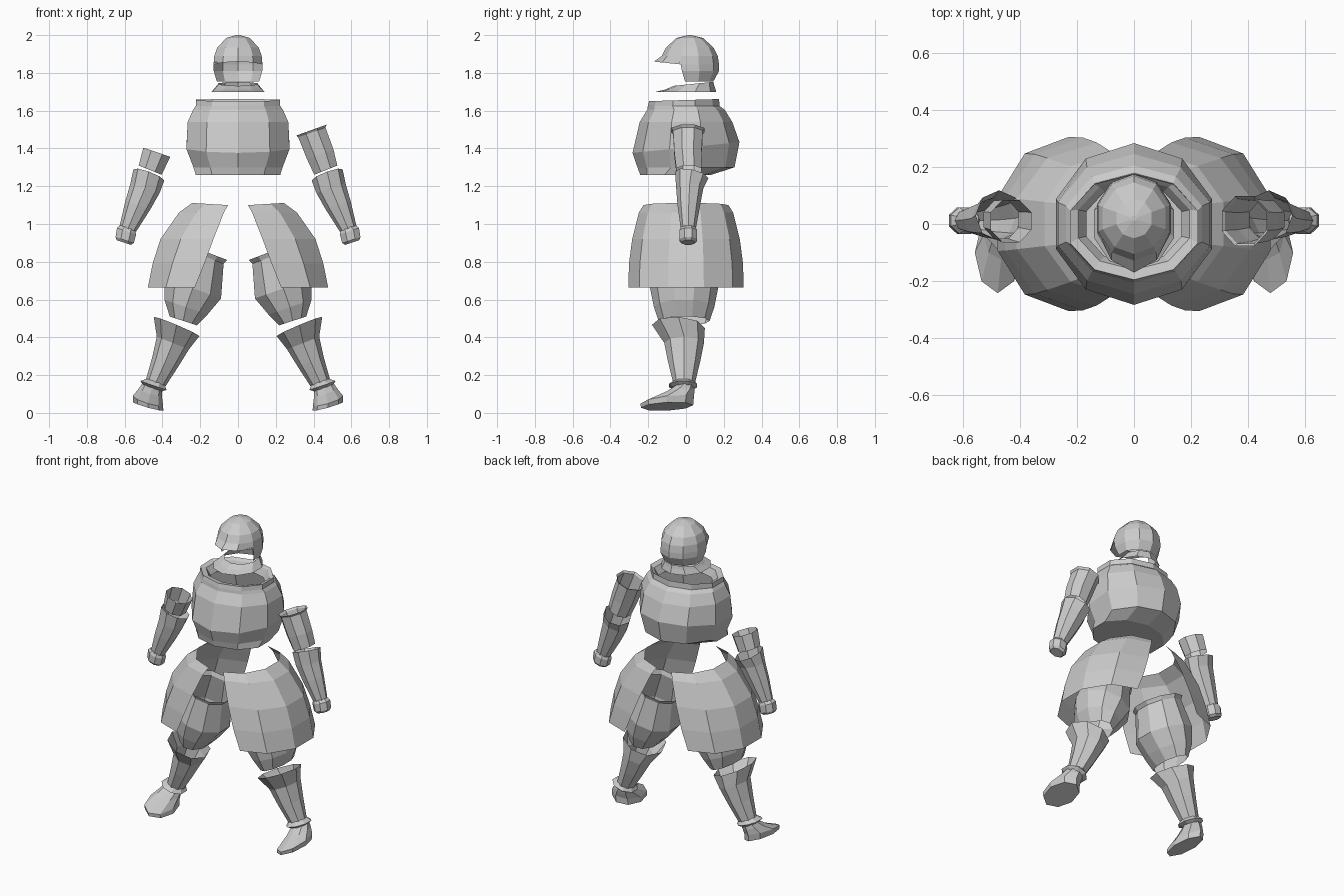
import bpy, bmesh, math

steel = bpy.data.materials.new("grey_steel")
steel.diffuse_color = (0.6, 0.6, 0.6, 1)


def ring(c, sides=10, start=90, arc=360):
    """c = centre x, y, z, radius x, radius y, rise per x, rise per y"""
    cx, cy, cz, rx, ry, sx, sy = (tuple(c) + (0, 0))[:7]
    n = sides if arc == 360 else sides + 1
    pts = []
    for i in range(n):
        a = math.radians(start + arc * i / sides)
        dx, dy = rx * math.cos(a), ry * math.sin(a)
        pts.append((cx + dx, cy + dy, cz + sx * dx + sy * dy))
    return pts


def loft(name, rings, sides=10, start=90, arc=360, cap_first=False,
         cap_last=False, sign=1, skip=None, edit=None):
    bm = bmesh.new()
    rows = []
    for j, c in enumerate(rings):
        pts = ring(c, sides, start, arc)
        if edit:
            pts = [edit(j, i, p) for i, p in enumerate(pts)]
        rows.append([bm.verts.new((sign * p[0], p[1], p[2])) for p in pts])
    n = len(rows[0])
    for j in range(len(rows) - 1):
        for i in range(n if arc == 360 else n - 1):
            if skip and skip(j, i):
                continue
            k = (i + 1) % n
            quad = [rows[j][i], rows[j][k], rows[j + 1][k], rows[j + 1][i]]
            # rows run from top to bottom, so reverse to face outward
            bm.faces.new(quad if sign < 0 else quad[::-1])
    if cap_first:
        bm.faces.new(rows[0] if sign > 0 else rows[0][::-1])
    if cap_last:
        bm.faces.new(rows[-1][::-1] if sign > 0 else rows[-1])
    me = bpy.data.meshes.new(name)
    bm.to_mesh(me)
    bm.free()
    ob = bpy.data.objects.new(name, me)
    bpy.context.collection.objects.link(ob)
    me.materials.append(steel)
    return ob


# Helmet: dome with an open face and a pointed visor (vertex 5 is the front)
def visor(j, i, p):
    if j == 4 and i == 5:
        return (0, -0.17, 1.86)
    if j == 4 and i in (4, 6):
        return (p[0], p[1] - 0.02, 1.855)
    return p


loft("helmet", [(0, 0.02, 2.0, 0.01, 0.01), (0, 0.02, 1.985, 0.065, 0.07),
                (0, 0.02, 1.935, 0.115, 0.125), (0, 0.02, 1.89, 0.132, 0.148),
                (0, 0.02, 1.845, 0.136, 0.155), (0, 0.025, 1.81, 0.135, 0.15),
                (0, 0.03, 1.755, 0.118, 0.115)],
     cap_first=True, edit=visor, skip=lambda j, i: j >= 4 and i in (3, 4, 5, 6))
# Brow underside behind the visor point
loft("visor_underside", [(0, 0.02, 1.855, 0.136, 0.17), (0, 0.02, 1.87, 0.115, 0.11)],
     sides=4, start=198, arc=144,
     edit=lambda j, i, p: (0, -0.17, 1.86) if (j, i) == (0, 2) else p)
# Neck guard
loft("neck_guard", [(0, 0.04, 1.742, 0.108, 0.105, 0, 0.1),
                    (0, 0.02, 1.722, 0.125, 0.13, 0, 0.08),
                    (0, 0, 1.70, 0.147, 0.16)])

# Breastplate with rolled collar
loft("breastplate", [(0, 0, 1.60, 0.175, 0.14), (0, 0, 1.645, 0.205, 0.16),
                     (0, -0.01, 1.656, 0.235, 0.185, 0, 0.03),
                     (0, -0.012, 1.625, 0.235, 0.19), (0, 0, 1.605, 0.25, 0.205),
                     (0, 0, 1.54, 0.28, 0.245), (0, 0, 1.405, 0.287, 0.283, 0, 0.1),
                     (0, 0, 1.30, 0.248, 0.257), (0, -0.055, 1.26, 0.235, 0.187)],
     cap_last=True)

# Upper arms: one long with a rim, one short
loft("upper_arm_right", [(0.388, 0.01, 1.497, 0.087, 0.095, 0.36),
                         (0.391, 0.01, 1.485, 0.078, 0.085, 0.36),
                         (0.435, 0.01, 1.37, 0.076, 0.078, 0.36),
                         (0.465, 0.015, 1.285, 0.066, 0.072, 0.4)], sides=8, start=22.5)
loft("upper_arm_left", [(0.43, 0.01, 1.38, 0.077, 0.08, 0.34),
                        (0.465, 0.015, 1.285, 0.066, 0.072, 0.4)],
     sides=8, start=22.5, sign=-1)

for side, s in (("right", 1), ("left", -1)):
    # Forearm guard, flared backwards at the elbow
    loft("forearm_" + side, [(0.472, 0.03, 1.26, 0.082, 0.088, 0.36, -0.2),
                             (0.492, 0.02, 1.19, 0.077, 0.072, 0.34),
                             (0.53, 0.015, 1.10, 0.066, 0.06, 0.34),
                             (0.583, 0.012, 0.975, 0.044, 0.04, 0.34)],
         sides=8, start=90, sign=s)
    loft("hand_" + side, [(0.583, 0.012, 0.98, 0.042, 0.04, 0.34),
                          (0.59, 0.012, 0.962, 0.055, 0.05, 0.34),
                          (0.60, 0.012, 0.915, 0.052, 0.05, 0.34),
                          (0.605, 0.012, 0.902, 0.04, 0.037, 0.34)],
         sides=8, start=22.5, sign=s, cap_first=True, cap_last=True)

    # Half-round hip skirt, open towards the middle
    loft("hip_skirt_" + side, [(0.053, 0, 1.10, 0.20, 0.225, 0.06),
                               (0.075, 0, 1.06, 0.25, 0.25),
                               (0.13, 0, 0.92, 0.295, 0.285),
                               (0.178, 0, 0.79, 0.288, 0.302),
                               (0.228, 0, 0.665, 0.262, 0.305)],
         sides=5, start=-90, arc=180, sign=s)

    # Thigh guard with a top rim
    loft("thigh_" + side, [(0.19, -0.01, 0.86, 0.14, 0.16, 0.38),
                           (0.195, -0.01, 0.835, 0.125, 0.15, 0.38),
                           (0.24, -0.01, 0.66, 0.158, 0.18, 0.36),
                           (0.275, -0.01, 0.56, 0.12, 0.16, 0.34),
                           (0.29, -0.01, 0.487, 0.075, 0.135, 0.33)], sign=s)

    # Flared knee and shin guard
    loft("shin_" + side, [(0.325, -0.04, 0.458, 0.121, 0.14, 0.42, -0.06),
                          (0.345, -0.01, 0.37, 0.085, 0.105, 0.4),
                          (0.385, -0.01, 0.27, 0.069, 0.085, 0.36),
                          (0.435, -0.01, 0.16, 0.052, 0.058, 0.34)],
         sides=8, start=90, sign=s)
    loft("ankle_collar_" + side, [(0.435, -0.012, 0.165, 0.05, 0.055, 0.34),
                                  (0.448, -0.015, 0.145, 0.076, 0.08, 0.34),
                                  (0.452, -0.012, 0.13, 0.05, 0.055, 0.34)],
         sides=8, start=22.5, sign=s)

    # Foot with toe towards the front
    loft("foot_" + side, [(0.452, -0.005, 0.142, 0.052, 0.048, 0.34),
                          (0.465, -0.04, 0.108, 0.062, 0.085, 0.3, 0.1),
                          (0.477, -0.10, 0.066, 0.08, 0.142, 0.3, 0.12),
                          (0.475, -0.10, 0.034, 0.08, 0.138, 0.28, 0.05)],
         sides=8, start=90, sign=s, cap_first=True, cap_last=True)
